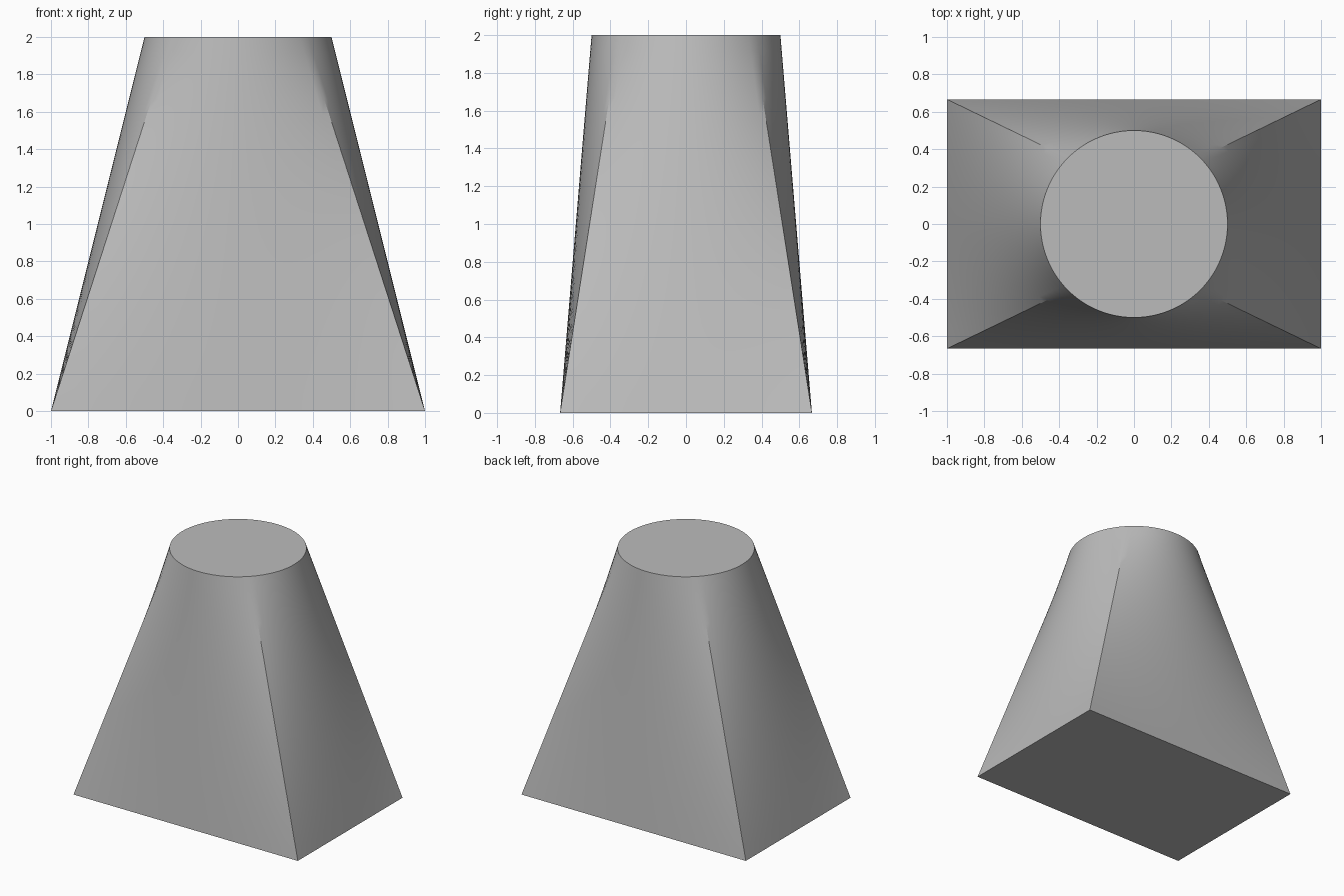
import bpy
import bmesh
from math import pi, sin, cos, radians
from mathutils import Vector

cube = bpy.data.objects.get("Cube")
if cube:
    bpy.data.objects.remove(cube, do_unlink=True)

HALF_X, HALF_Y, HEIGHT, RADIUS = 1.0, 2 / 3, 2.0, 0.5
SEGMENTS = 24   # per side of the rectangle
LEVELS = 24

grey = bpy.data.materials.new("plain_grey")
grey.use_nodes = True
colour = (0.5, 0.5, 0.5, 1)
grey.diffuse_color = colour
grey.node_tree.nodes["Principled BSDF"].inputs["Base Color"].default_value = colour

# Matching outlines: each rectangle side pairs with a quarter of the circle
corners = [Vector((x * HALF_X, y * HALF_Y, 0))
           for x, y in ((1, -1), (1, 1), (-1, 1), (-1, -1))]
base, rim = [], []
for side in range(4):
    for i in range(SEGMENTS):
        u = i / SEGMENTS
        angle = (side + u) * pi / 2 - pi / 4
        base.append(corners[side].lerp(corners[(side + 1) % 4], u))
        rim.append(Vector((RADIUS * cos(angle), RADIUS * sin(angle), HEIGHT)))

# Straight loft between the outlines, closed at both ends
bm = bmesh.new()
rings = [[bm.verts.new(a.lerp(b, k / LEVELS)) for a, b in zip(base, rim)]
         for k in range(LEVELS + 1)]
count = len(base)
for low, high in zip(rings, rings[1:]):
    for i in range(count):
        j = (i + 1) % count
        bm.faces.new((low[i], low[j], high[j], high[i]))
bm.faces.new(rings[-1])
bm.faces.new(rings[0][::-1])

mesh = bpy.data.meshes.new("square_to_round_loft")
bm.to_mesh(mesh)
bm.free()
mesh.materials.append(grey)
loft = bpy.data.objects.new("square_to_round_loft", mesh)
bpy.context.collection.objects.link(loft)

# Smooth walls, crisp lower corners and end caps
bpy.ops.object.select_all(action="DESELECT")
loft.select_set(True)
bpy.context.view_layer.objects.active = loft
bpy.ops.object.shade_smooth_by_angle(angle=radians(30))
